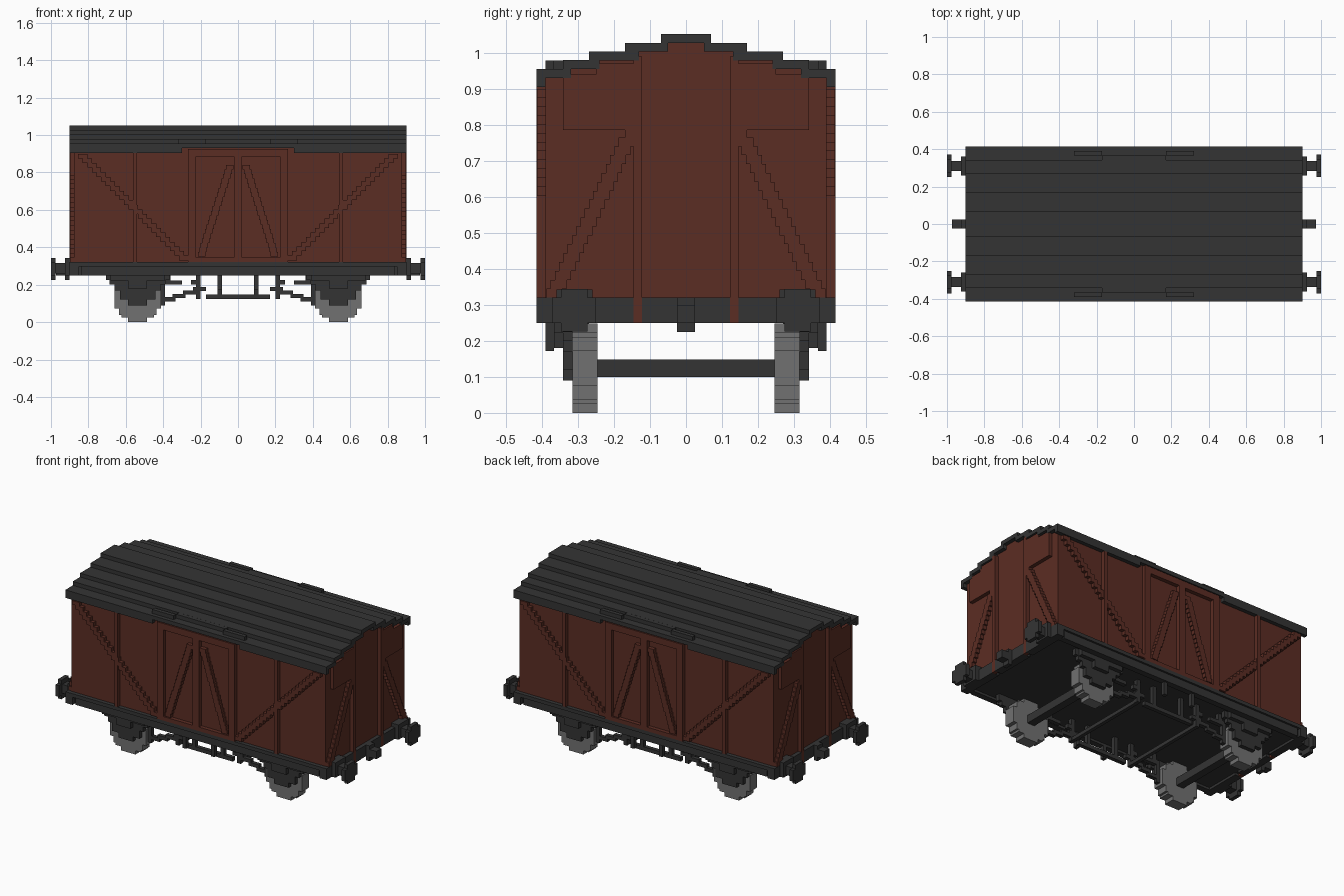
import bpy, bmesh
from mathutils import Matrix

old = bpy.data.objects.get("Cube")
if old:
    bpy.data.objects.remove(old, do_unlink=True)

V = 0.0244          # block size
END, SIDE = 0.9, 0.415
WALL_X, WALL_Y = END - V, SIDE - V


def material(name, r, g, b):
    m = bpy.data.materials.new(name)
    m.use_nodes = True
    m.diffuse_color = (r, g, b, 1)
    m.node_tree.nodes["Principled BSDF"].inputs["Base Color"].default_value = (r, g, b, 1)
    return m


brown = material("wagon brown", 0.105, 0.026, 0.017)
dark = material("dark iron", 0.034, 0.034, 0.034)
grey = material("wheel grey", 0.165, 0.165, 0.165)


def part(name, boxes, mat, mx=True, my=True):
    """Boxes are (x0, x1, y0, y1, z0, z1), mirrored across x and/or y."""
    bm = bmesh.new()
    for x0, x1, y0, y1, z0, z1 in boxes:
        for sx in ((1, -1) if mx else (1,)):
            for sy in ((1, -1) if my else (1,)):
                mid = Matrix.Translation((sx * (x0 + x1) / 2, sy * (y0 + y1) / 2, (z0 + z1) / 2))
                size = Matrix.Diagonal((x1 - x0, y1 - y0, z1 - z0, 1))
                bmesh.ops.create_cube(bm, size=1, matrix=mid @ size)
    mesh = bpy.data.meshes.new(name)
    bm.to_mesh(mesh)
    bm.free()
    mesh.materials.append(mat)
    obj = bpy.data.objects.new(name, mesh)
    bpy.context.collection.objects.link(obj)
    return obj


def stair(u0, z0, u1, z1, width):
    """Stepped diagonal as (u0, u1, z0, z1) rows running upward."""
    n = round((z1 - z0) / V)
    h = (z1 - z0) / n
    rows = []
    for i in range(n):
        u = u0 + (u1 - u0) * i / (n - 1)
        rows.append((u - width / 2, u + width / 2, z0 + i * h, z0 + (i + 1) * h))
    return rows


# Stepped roof shell: outer half width, inner half width, underside height
steps = [(0.07, 0, 1.027), (0.17, 0.05, 1.003), (0.27, 0.13, 0.979),
         (0.342, 0.24, 0.955), (SIDE, 0.32, 0.93)]
part("roof", [(-END, END, inner, outer, z, z + V) for outer, inner, z in steps], dark, mx=False)
part("roof_eaves", [(0.3, END, WALL_Y, SIDE, 0.905, 0.931)], dark)

# Curved rain strips, approximated in blocks
part("rain_strips", [
    (0, 0.17, 0.34, 0.366, 0.95, 0.979),
    (0.17, 0.32, 0.366, WALL_Y, 0.95, 0.979),
], dark)

# Body core, with stepped ends filling the roof
core = [(-WALL_X, WALL_X, -WALL_Y, WALL_Y, 0.3, 0.94)]
core += [(-WALL_X, WALL_X, -outer + 0.02, outer - 0.02, 0.9, z + 0.01) for outer, inner, z in steps[:4]]
part("body", core, brown, mx=False, my=False)

# Side framing
part("side_posts", [
    (0.54, 0.562, WALL_Y, SIDE, 0.32, 0.905),
    (0.225, 0.268, WALL_Y, SIDE, 0.32, 0.925),
], brown)
part("door_frames", [
    (0, 0.022, WALL_Y, SIDE, 0.32, 0.925),
    (0.022, 0.225, WALL_Y, SIDE, 0.32, 0.345),
    (0.022, 0.225, WALL_Y, SIDE, 0.885, 0.925),
], brown)
part("side_braces", [(a, b, WALL_Y, SIDE - 0.001, c, d)
                     for a, b, c, d in stair(0.29, 0.33, 0.83, 0.9, 0.05)], brown)
part("door_braces", [(a, b, WALL_Y, SIDE - 0.001, c, d)
                     for a, b, c, d in stair(0.195, 0.35, 0.045, 0.84, 0.04)], brown)

# End framing: posts, diagonals and raised upper panels
part("end_posts", [(WALL_X, END, 0.122, 0.146, 0.25, 0.99)], brown)
part("end_braces", [(WALL_X, END - 0.001, a, b, c, d)
                    for a, b, c, d in stair(0.365, 0.32, 0.165, 0.765, 0.045)], brown)
part("end_panels", [
    (WALL_X, END - 0.001, 0.146, 0.341, 0.785, 0.94),
    (WALL_X, END - 0.001, 0.146, 0.25, 0.94, 0.97),
    (WALL_X, END - 0.001, 0.146, 0.17, 0.76, 0.785),
], brown)

# Underframe
part("floor", [(-WALL_X, WALL_X, -WALL_Y, WALL_Y, 0.265, 0.32)], dark, mx=False, my=False)
part("sole_bars", [
    (0, END - 0.005, WALL_Y - V, WALL_Y + 0.002, 0.25, 0.318),
    (0, END - 0.005, WALL_Y, SIDE, 0.298, 0.32),
    (0, 0.84, WALL_Y, SIDE - 0.012, 0.25, 0.298),
], dark)
part("buffer_beams", [
    (WALL_X - V, END, 0, 0.122, 0.25, 0.32),
    (WALL_X - V, END, 0.146, SIDE, 0.25, 0.32),
], dark)

# Buffers and coupling hooks
part("buffers", [
    (WALL_X, 0.925, 0.26, 0.36, 0.25, 0.342),
    (0.92, 0.98, 0.283, 0.338, 0.26, 0.315),
    (0.976, 1, 0.25, 0.372, 0.25, 0.32),
    (0.976, 1, 0.274, 0.347, 0.226, 0.344),
], dark)
part("coupling_hooks", [
    (END, 0.972, -0.0244, 0.0244, 0.25, 0.298),
    (END, 0.925, -0.0244, 0.0244, 0.225, 0.32),
], dark, my=False)

# Wheels as stepped discs, with axles
AX, AZ = 0.537, 0.124
disc = [(0.05, 0.124), (0.087, 0.1), (0.1, 0.087), (0.124, 0.05)]
part("wheels", [(AX - w, AX + w, 0.246, 0.315, AZ - h, AZ + h) for w, h in disc], grey)
part("axles", [(AX - V, AX + V, -0.34, 0.34, AZ - V, AZ + V)], dark, my=False)

# Springs and axle guards, narrowing downward
guard = [(0.17, 0.225, 0.27), (0.15, 0.2, 0.225), (0.122, 0.17, 0.2),
         (0.095, 0.12, 0.17), (0.05, 0.09, 0.12)]
part("axle_guards", [(AX - w, AX + w, 0.3155, 0.341, a, b) for w, a, b in guard], dark)
part("springs", [
    (AX - 0.146, AX + 0.146, 0.341, 0.366, 0.222, 0.27),
    (AX - 0.05, AX + 0.05, 0.341, 0.366, 0.18, 0.222),
], dark)

# Brake gear
Y0, Y1 = 0.27, 0.295
part("brake_rods", [(0, 0.17, Y0, Y1, 0.124, 0.148)] +
     [(0.17 + i * 0.055, 0.24 + i * 0.055, Y0, Y1, 0.165 - i * 0.018, 0.187 - i * 0.018)
      for i in range(4)], dark)
part("brake_hangers", [
    (0.2, 0.225, Y0, Y1, 0.124, 0.27),
    (0.225, 0.25, Y0, Y1, 0.2, 0.225),
    (0.39, 0.415, Y0, Y1, 0.09, 0.23),
    (0.36, 0.39, Y0, Y1, 0.2, 0.27),
    (0.3, 0.36, Y0, Y1, 0.2, 0.222),
], dark)
part("brake_brackets", [
    (0.086, 0.11, 0.366, WALL_Y, 0.172, 0.27),
    (0.086, 0.11, Y0, Y1, 0.124, 0.27),
], dark)
part("brake_cross_shafts", [(0.2, 0.222, -Y0, Y0, 0.124, 0.146)], dark, my=False)
